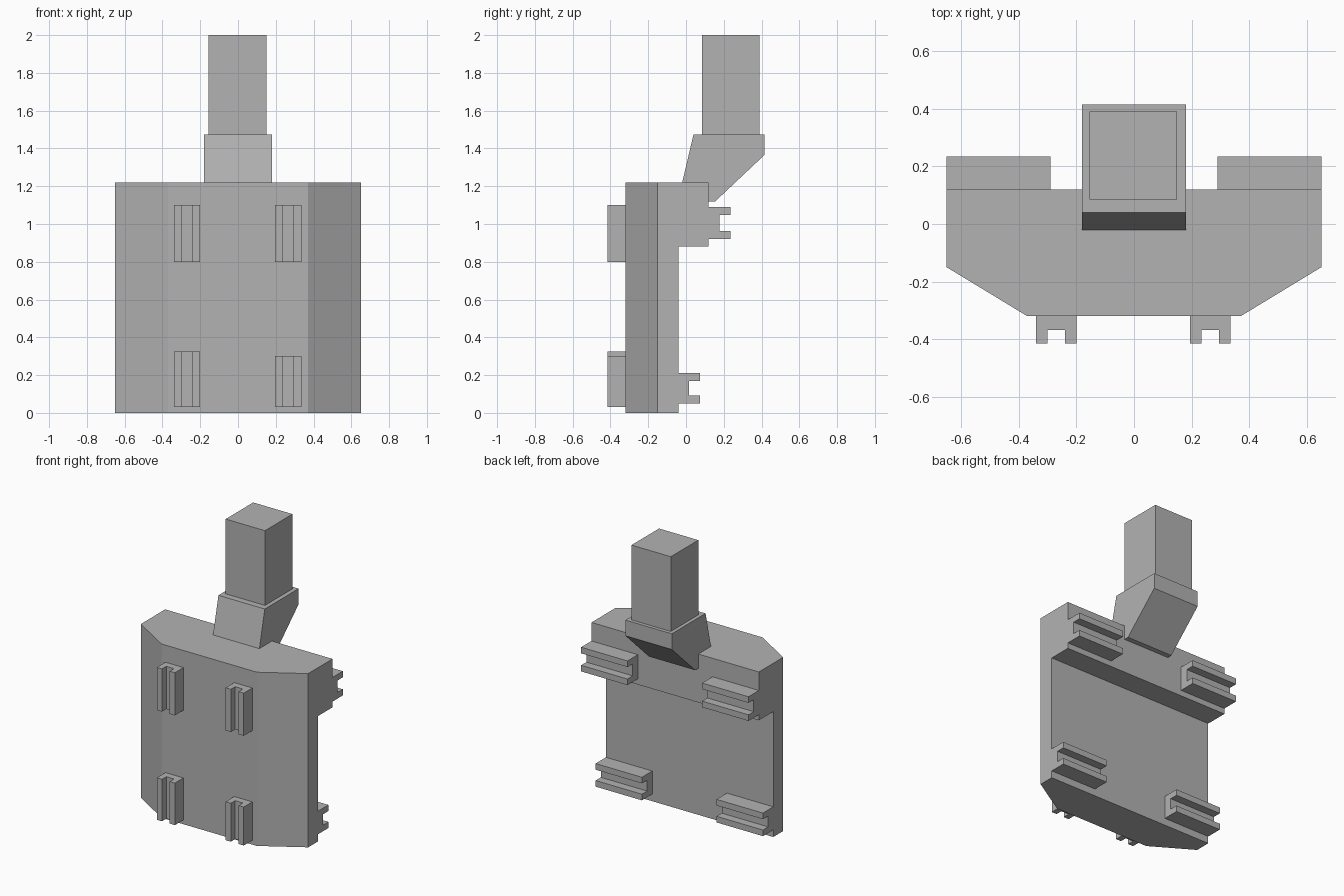
import bpy, bmesh
from mathutils import Vector

cube = bpy.data.objects.get("Cube")
if cube:
    bpy.data.objects.remove(cube, do_unlink=True)

# Single flat grey
grey = bpy.data.materials.new("plain_grey")
grey.use_nodes = True
color = (0.45, 0.45, 0.45, 1)
grey.diffuse_color = color
grey.node_tree.nodes["Principled BSDF"].inputs["Base Color"].default_value = color


def extrude(name, profile, axis, start, end):
    """Extrude a 2D profile: axis 'x' takes (y, z) points, 'z' takes (x, y)."""
    def place(p, d):
        return Vector((d, p[0], p[1])) if axis == "x" else Vector((p[0], p[1], d))
    bm = bmesh.new()
    face = bm.faces.new([bm.verts.new(place(p, start)) for p in profile])
    grown = bmesh.ops.extrude_face_region(bm, geom=[face])
    verts = [g for g in grown["geom"] if isinstance(g, bmesh.types.BMVert)]
    shift = place((0, 0), end - start)
    bmesh.ops.translate(bm, verts=verts, vec=shift)
    bmesh.ops.recalc_face_normals(bm, faces=bm.faces)
    mesh = bpy.data.meshes.new(name)
    bm.to_mesh(mesh)
    bm.free()
    mesh.materials.append(grey)
    obj = bpy.data.objects.new(name, mesh)
    bpy.context.collection.objects.link(obj)
    return obj


def channel(low, high, root, tip, floor, wall):
    """U-shaped section as (across, outward) points."""
    return [(low, root), (low, tip), (low + wall, tip), (low + wall, floor),
            (high - wall, floor), (high - wall, tip), (high, tip), (high, root)]


# Body: thick upper shelf, thinner panel beneath, bevelled front corners
body = extrude("body", [(-0.32, 0), (-0.32, 1.22), (0.12, 1.22), (0.12, 0.88),
                        (-0.04, 0.88), (-0.04, 0)], "x", -0.65, 0.65)
bm = bmesh.new()
bm.from_mesh(body.data)
for side in (-1, 1):
    bmesh.ops.bisect_plane(bm, geom=bm.verts[:] + bm.edges[:] + bm.faces[:],
                           plane_co=(side * 0.65, -0.15, 0),
                           plane_no=(side * 0.17, -0.28, 0), clear_outer=True)
    rim = [e for e in bm.edges if e.is_boundary]
    bmesh.ops.holes_fill(bm, edges=rim, sides=0)
bmesh.ops.recalc_face_normals(bm, faces=bm.faces)
bm.to_mesh(body.data)
bm.free()

# Neck leaning back, and square post
extrude("neck", [(-0.02, 1.22), (0.04, 1.475), (0.415, 1.475), (0.415, 1.365),
                 (0.155, 1.12), (0.0, 1.12)], "x", -0.18, 0.18)
extrude("post", [(-0.155, 0.085), (0.15, 0.085), (0.15, 0.39), (-0.155, 0.39)],
        "z", 1.475, 2.0)

# Upright front channels and horizontal back channels
for side, left, lower_top in (("right", -0.34, 0.325), ("left", 0.195, 0.30)):
    section = channel(left, left + 0.14, -0.32, -0.415, -0.367, 0.04)
    extrude("front_upper_channel_" + side, section, "z", 0.80, 1.10)
    extrude("front_lower_channel_" + side, section, "z", 0.03, lower_top)

    start = -0.65 if side == "right" else 0.29
    for level, low, high, root in (("upper", 0.92, 1.09, 0.12),
                                   ("lower", 0.05, 0.212, -0.04)):
        section = channel(low, high, root, root + 0.115, root + 0.057, 0.043)
        extrude(f"back_{level}_channel_{side}", [(y, z) for z, y in section],
                "x", start, start + 0.36)
